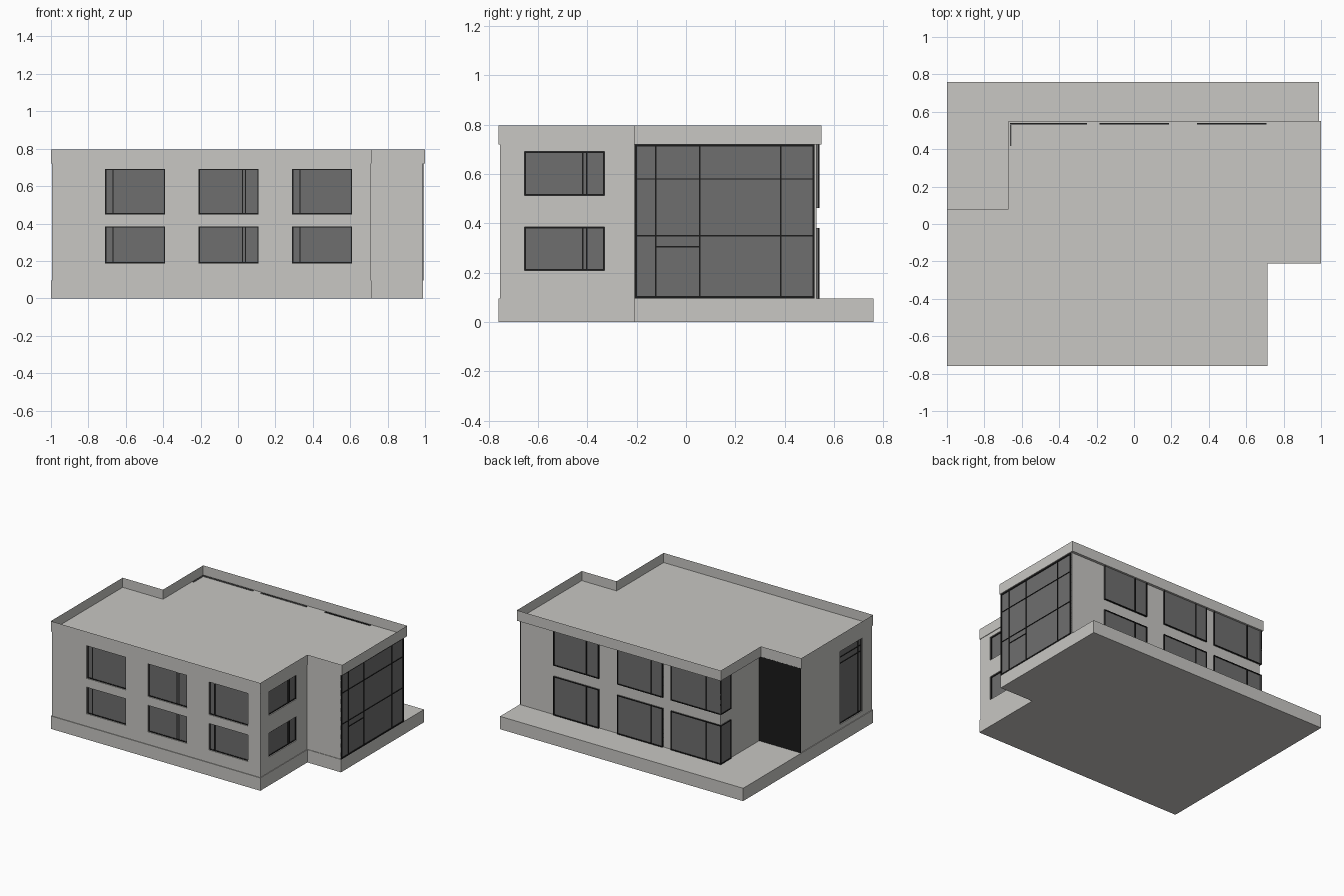
import bpy, bmesh

if "Cube" in bpy.data.objects:
    bpy.data.objects.remove(bpy.data.objects["Cube"])


def material(name, rgb):
    m = bpy.data.materials.new(name)
    m.diffuse_color = (*rgb, 1)
    m.use_nodes = True
    m.node_tree.nodes["Principled BSDF"].inputs["Base Color"].default_value = m.diffuse_color
    return m


WALL = material("pale_concrete", (0.578, 0.571, 0.546))
GLASS = material("grey_glass", (0.156, 0.156, 0.156))
FRAME = material("black_frame", (0.011, 0.011, 0.011))


def finish(name, bm, mats):
    bmesh.ops.recalc_face_normals(bm, faces=bm.faces)
    me = bpy.data.meshes.new(name)
    bm.to_mesh(me)
    bm.free()
    for m in mats:
        me.materials.append(m)
    ob = bpy.data.objects.new(name, me)
    bpy.context.collection.objects.link(ob)
    return ob


def prism(name, outline, z0, z1, mat):
    bm = bmesh.new()
    f = bm.faces.new([bm.verts.new((x, y, z0)) for x, y in outline])
    top = bmesh.ops.extrude_face_region(bm, geom=[f])["geom"]
    bmesh.ops.translate(bm, vec=(0, 0, z1 - z0),
                        verts=[v for v in top if isinstance(v, bmesh.types.BMVert)])
    return finish(name, bm, [mat])


def add_box(bm, axis, u, d, z, mi=0):
    """Box with u along the wall, d through the wall; axis is the wall normal."""
    xr, yr = (u, d) if axis == "y" else (d, u)
    r = bmesh.ops.create_cube(bm, size=1)
    for v in r["verts"]:
        for i, (a, b) in enumerate((xr, yr, z)):
            v.co[i] = (a + b) / 2 + v.co[i] * (b - a)
    for f in {f for v in r["verts"] for f in v.link_faces}:
        f.material_index = mi


def window(name, axis, side, pos, u, z, bars=(), rails=(), t=0.006, depth=0.008):
    """Glass plate with border frame; bars are u values, rails are (z, u0, u1)."""
    bm = bmesh.new()
    def span(h):
        return tuple(sorted((pos, pos + side * h)))
    add_box(bm, axis, u, span(depth * 0.5), z, 0)
    d = span(depth)
    for a in (u[0], u[1] - t):
        add_box(bm, axis, (a, a + t), d, z, 1)
    for a in (z[0], z[1] - t):
        add_box(bm, axis, u, d, (a, a + t), 1)
    for b in bars:
        add_box(bm, axis, (b - 0.003, b + 0.003), d, z, 1)
    for h, a, b in rails:
        add_box(bm, axis, (a, b), d, (h - 0.0025, h + 0.0025), 1)
    return finish(name, bm, [GLASS, FRAME])


# Plinth with back terrace
prism("plinth", [(-1, -.76), (.715, -.76), (.715, -.21), (.99, -.21),
                 (.99, .76), (-1, .76)], 0, .095, WALL)

# Main walls
walls = prism("walls", [(-.995, -.755), (.711, -.755), (.711, -.206), (.985, -.206),
                        (.985, .53), (-.655, .53), (-.655, .078), (-.995, .078)],
              .09, .722, WALL)

# Roof tray: underside, thin upstand and sunken roof deck
rim = [(-1, -.76), (.715, -.76), (.715, -.21), (1, -.21),
       (1, .55), (-.67, .55), (-.67, .08), (-1, .08)]
bm = bmesh.new()
rings = [[bm.verts.new((x, y, z)) for x, y in rim] for z in (.72, .726, .797)]
bm.faces.new(rings[0][::-1])
bm.faces.new(rings[1])
for lo, hi in zip(rings, rings[1:]):
    for i in range(len(rim)):
        j = (i + 1) % len(rim)
        bm.faces.new((lo[i], lo[j], hi[j], hi[i]))
finish("roof_and_parapet", bm, [WALL])

# Recessed windows: (name, axis, outward side, wall position, u range, z range, bars, rails)
R = 0.015
recessed = []
for n, (u, bars) in enumerate((((-.71, -.39), (-.668,)),
                               ((-.21, .11), (.024, .040)),
                               ((.29, .61), (.332,)))):
    recessed.append((f"front_lower_window_{n}", "y", -1, -.755, u, (.187, .385), bars, ()))
    recessed.append((f"front_upper_window_{n}", "y", -1, -.755, u, (.449, .692), bars, ()))
for label, z in (("lower", (.208, .385)), ("upper", (.514, .691))):
    recessed.append((f"right_{label}_window", "x", 1, .711, (-.655, -.33), z, (-.418, -.402), ()))
recessed.append(("left_tall_window", "x", -1, -.995, (-.64, -.38), (.13, .67), (-.60,),
                 ((.62, -.64, -.38), (.575, -.64, -.38))))

# Cut the recesses into the walls
bm = bmesh.new()
for _, axis, side, pos, u, z, _, _ in recessed:
    add_box(bm, axis, u, tuple(sorted((pos - side * R, pos + side * .02))), z)
cutter = finish("recess_cutter", bm, [WALL])
cutter.hide_render = True
mod = walls.modifiers.new("recesses", "BOOLEAN")
mod.operation = "DIFFERENCE"
mod.solver = "EXACT"
mod.object = cutter
bpy.context.view_layer.update()
cut = bpy.data.meshes.new_from_object(
    walls.evaluated_get(bpy.context.evaluated_depsgraph_get()))
walls.modifiers.clear()
walls.data = cut
bpy.data.objects.remove(cutter)

for name, axis, side, pos, u, z, bars, rails in recessed:
    window(name, axis, side, pos - side * R, u, z, bars, rails)

# Back windows in two rows, with a return round the terrace corner
for label, z in (("lower", (.095, .382)), ("upper", (.462, .73))):
    for n, (u, bar) in enumerate((((-.663, -.25), -.54), ((-.185, .188), -.09),
                                  ((.338, .708), .44))):
        window(f"back_{label}_window_{n}", "y", 1, .53, u, z, (bar,), depth=.011)
    window(f"corner_{label}_window", "x", -1, -.655, (.418, .541), z, depth=.009)

# Large glazed wall on the right wing
window("right_glazed_wall", "x", 1, .985, (-.208, .522), (.095, .721),
       (-.122, .055, .385),
       ((.58, -.208, .522), (.35, -.208, .522), (.305, -.122, .055)), t=.01)

# Dark entrance panel facing the terrace
bm = bmesh.new()
add_box(bm, "y", (-.995, -.656), (.077, .081), (.095, .72))
finish("entrance_panel", bm, [FRAME])
